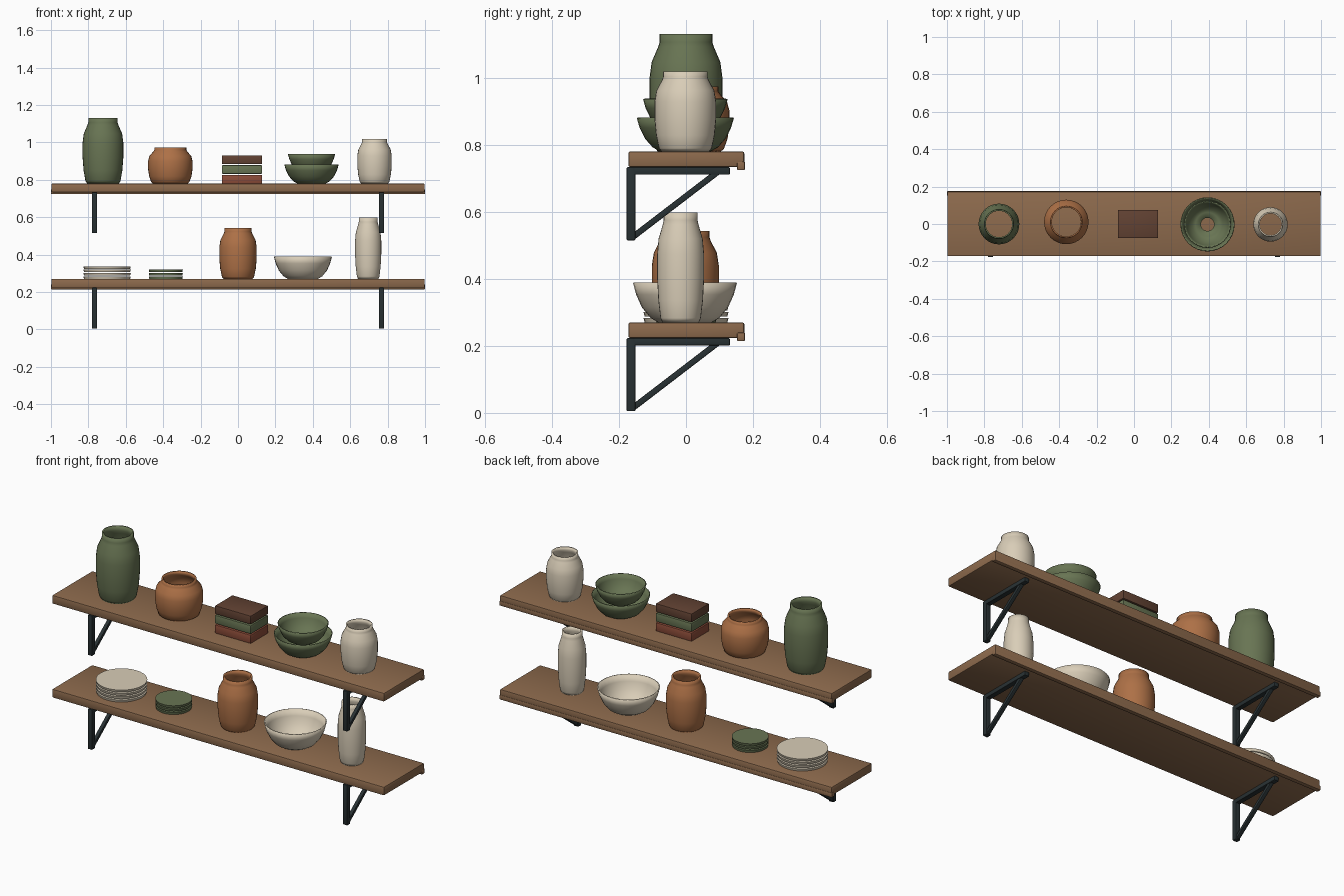
import bpy, bmesh, math
from mathutils import Vector

if "Cube" in bpy.data.objects:
    bpy.data.objects.remove(bpy.data.objects["Cube"])


def mat(name, r, g, b):
    m = bpy.data.materials.new(name)
    m.diffuse_color = [(c / 255) ** 2.2 for c in (r, g, b)] + [1]
    m.use_nodes = True
    m.node_tree.nodes["Principled BSDF"].inputs["Base Color"].default_value = m.diffuse_color
    return m


WOOD = mat("wood", 140, 106, 78)
IRON = mat("iron", 44, 52, 54)
GREEN = mat("green_glaze", 104, 116, 84)
CLAY = mat("terracotta", 172, 112, 72)
CREAM = mat("cream_glaze", 216, 204, 182)
RED = mat("red_cloth", 140, 78, 60)
BROWN = mat("brown_cloth", 98, 68, 54)


def add(name, bm, m, smooth=True):
    bmesh.ops.recalc_face_normals(bm, faces=bm.faces)
    me = bpy.data.meshes.new(name)
    bm.to_mesh(me)
    bm.free()
    me.materials.append(m)
    ob = bpy.data.objects.new(name, me)
    bpy.context.collection.objects.link(ob)
    if smooth:
        bpy.ops.object.select_all(action='DESELECT')
        ob.select_set(True)
        bpy.context.view_layer.objects.active = ob
        bpy.ops.object.shade_smooth_by_angle(angle=math.radians(35))
    return ob


def box(name, lo, hi, m, bevel=0.003):
    bm = bmesh.new()
    bmesh.ops.create_cube(bm, size=1)
    lo, hi = Vector(lo), Vector(hi)
    for v in bm.verts:
        v.co = (lo + hi) / 2 + v.co * (hi - lo)
    bmesh.ops.bevel(bm, geom=bm.edges[:], offset=bevel, segments=2,
                    profile=0.5, affect='EDGES')
    return add(name, bm, m)


def lathe(name, profile, radius, height, loc, m, wall=0.008):
    """Open turned shell; profile is (radius, height) as fractions."""
    bm = bmesh.new()
    n = 32
    rings = []
    for r, z in profile:
        rings.append([bm.verts.new((radius * r * math.cos(math.tau * i / n),
                                    radius * r * math.sin(math.tau * i / n),
                                    height * z)) for i in range(n)])
    for a, b in zip(rings, rings[1:]):
        for i in range(n):
            j = (i + 1) % n
            bm.faces.new((a[i], a[j], b[j], b[i]))
    ob = add(name, bm, m)
    ob.location = loc
    mod = ob.modifiers.new("wall", 'SOLIDIFY')
    mod.thickness, mod.offset = wall, -1
    return ob


JAR = [(.78, 0), (.86, .04), (.95, .2), (1, .4), (1, .62), (.94, .76),
       (.76, .89), (.72, .93), (.72, 1)]
BOWL = [(.28, .01), (.52, 0), (.67, .12), (.83, .38), (.94, .7), (1, 1)]
LOW, HIGH = 0.27, 0.78

# Shelves with lip strip and triangular brackets
for level, top in (("lower", LOW), ("upper", HIGH)):
    box(level + "_shelf", (-.998, -.172, top - .047), (.998, .174, top), WOOD, .006)
    box(level + "_shelf_lip", (-1, .152, top - .056), (1, .176, top - .03), WOOD, .004)
    under = top - .047
    for side, x in (("left", -.767), ("right", .767)):
        tag = f"{level}_{side}_bracket"
        w = .0135
        box(tag + "_upright", (x - w, -.177, top - .265), (x + w, -.151, under), IRON)
        box(tag + "_arm", (x - w, -.177, under - .022), (x + w, .131, under), IRON)
        a, b = Vector((x, -.157, top - .254)), Vector((x, .095, under - .014))
        half = (b - a).length / 2
        brace = box(tag + "_brace", (-.01, -half, -.009), (.01, half, .009), IRON)
        brace.location = (a + b) / 2
        brace.rotation_euler.x = math.atan2(b.z - a.z, b.y - a.y)

# Jars and vases: name, radius, height, location, colour
for name, r, h, loc, m in (
        ("tall_green_jar", .109, .351, (-.722, 0, HIGH), GREEN),
        ("squat_clay_jar", .119, .193, (-.362, .011, HIGH), CLAY),
        ("small_cream_jar", .092, .239, (.73, -.002, HIGH), CREAM),
        ("clay_jar", .1, .273, (0, -.002, LOW), CLAY),
        ("slim_cream_vase", .07, .328, (.696, -.016, LOW), CREAM)):
    lathe(name, JAR, r, h, loc, m)

# Bowls
lathe("large_green_bowl", BOWL, .145, .1, (.393, -.002, HIGH), GREEN, .006)
lathe("small_green_bowl", BOWL, .126, .09, (.393, -.002, HIGH + .066), GREEN, .006)
lathe("cream_bowl", BOWL, .155, .118, (.347, -.003, LOW), CREAM, .006)

# Stack of books
for i, m in enumerate((RED, GREEN, BROWN)):
    z = HIGH + i * .052
    box(f"book_{i + 1}", (-.086, -.075, z), (.129, .075, z + .046), m)

# Plate stacks
for name, count, r, x, m in (("cream_plate", 4, .127, -.7, CREAM),
                             ("green_plate", 3, .091, -.386, GREEN)):
    for i in range(count):
        bm = bmesh.new()
        bmesh.ops.create_cone(bm, cap_ends=True, segments=32, radius1=r * .97,
                              radius2=r, depth=.013)
        plate = add(f"{name}_{i + 1}", bm, m)
        plate.location = (x, 0, LOW + .0065 + i * .018)
